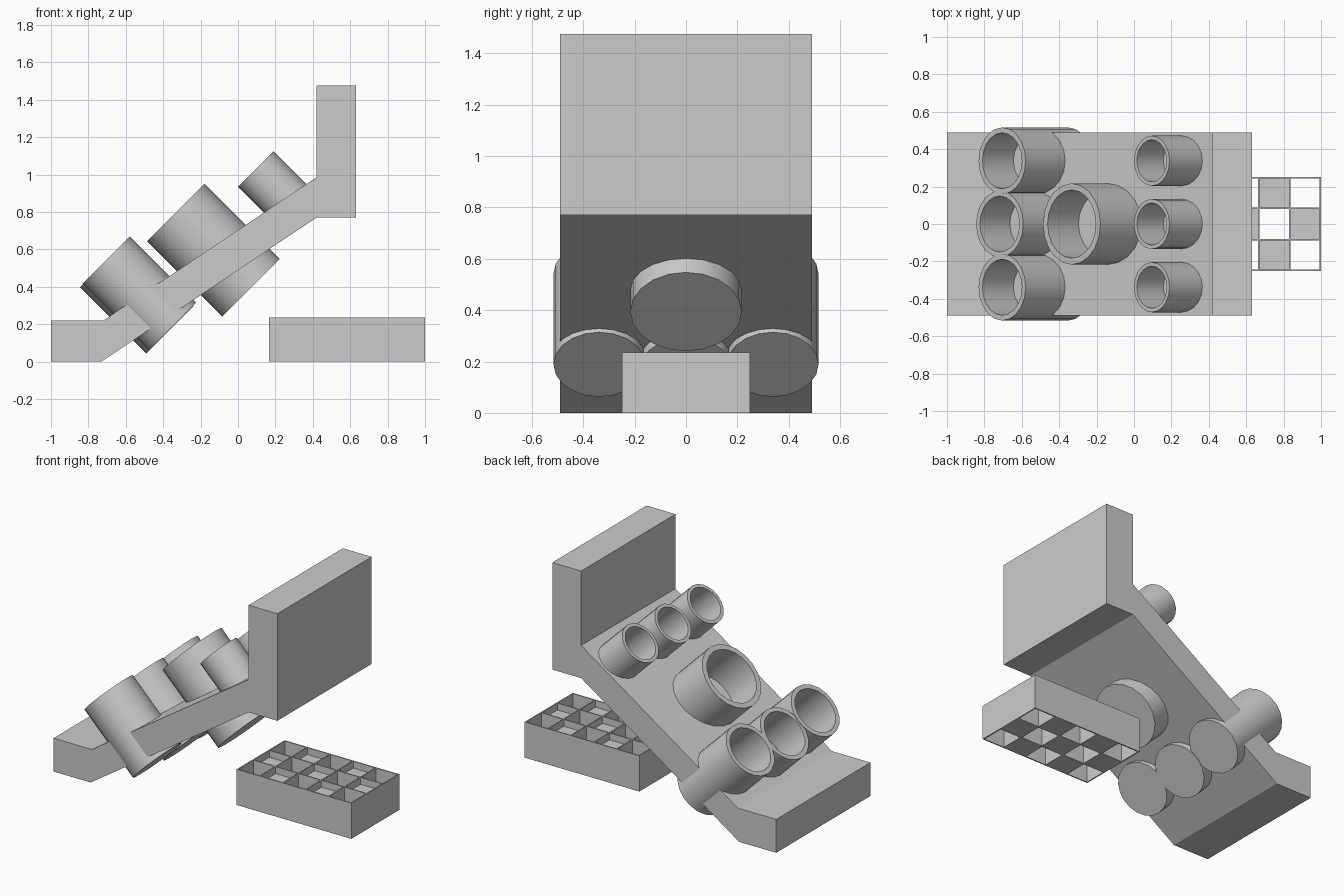
import bpy, bmesh, math

if "Cube" in bpy.data.objects:
    bpy.data.objects.remove(bpy.data.objects["Cube"])

grey = bpy.data.materials.new("light grey")
grey.diffuse_color = (0.6, 0.6, 0.6, 1)
grey.use_nodes = True
grey.node_tree.nodes["Principled BSDF"].inputs["Base Color"].default_value = grey.diffuse_color
SIDES = 20


def finish(name, bm):
    bmesh.ops.recalc_face_normals(bm, faces=bm.faces)
    mesh = bpy.data.meshes.new(name)
    bm.to_mesh(mesh)
    bm.free()
    mesh.materials.append(grey)
    ob = bpy.data.objects.new(name, mesh)
    bpy.context.collection.objects.link(ob)
    return ob


def add_box(bm, x0, x1, y0, y1, z0, z1):
    vs = bmesh.ops.create_cube(bm, size=1)["verts"]
    for v in vs:
        v.co.x = x1 if v.co.x > 0 else x0
        v.co.y = y1 if v.co.y > 0 else y0
        v.co.z = z1 if v.co.z > 0 else z0


def cup(name, x, y, z, r, length):
    """Blind tube with its rim centre at x, y, z, leaning 45 degrees back."""
    inner = r * 0.84
    bm = bmesh.new()
    rings = []
    for rad, h in ((r, -length), (r, 0), (inner, 0), (inner, -length * 0.9)):
        rings.append([bm.verts.new((rad * math.cos(a), rad * math.sin(a), h))
                      for a in (2 * math.pi * i / SIDES for i in range(SIDES))])
    for k in range(3):
        for i in range(SIDES):
            j = (i + 1) % SIDES
            f = bm.faces.new((rings[k][i], rings[k][j], rings[k + 1][j], rings[k + 1][i]))
            f.smooth = k == 0          # round outside, faceted inside
    bm.faces.new(rings[0])
    bm.faces.new(rings[3])
    ob = finish(name, bm)
    ob.data.set_sharp_from_angle(angle=math.radians(40))
    ob.location = (x, y, z)
    ob.rotation_euler = (0, -math.pi / 4, 0)


# Sloping board with front step and upright back panel, one side profile
profile = [(-1, 0), (-0.73, 0), (0.42, 0.77), (0.63, 0.77), (0.63, 1.475),
           (0.42, 1.475), (0.42, 0.985), (-0.72, 0.22), (-1, 0.22)]
bm = bmesh.new()
face = bm.faces.new([bm.verts.new((x, -0.49, z)) for x, z in profile])
ext = bmesh.ops.extrude_face_region(bm, geom=[face])["geom"]
bmesh.ops.translate(bm, vec=(0, 0.98, 0),
                    verts=[g for g in ext if isinstance(g, bmesh.types.BMVert)])
finish("ramp_board", bm)

# Target cups: three low, one large, three small
for side, y in (("left", -0.338), ("right", 0.338)):
    cup("lower_cup_" + side, -0.705, y, 0.542, 0.178, 0.5)
    cup("upper_cup_" + side, 0.095, y, 1.03, 0.134, 0.3)
cup("lower_cup_middle", -0.718, 0, 0.523, 0.178, 0.5)
cup("upper_cup_middle", 0.095, 0, 1.03, 0.134, 0.3)
cup("large_cup", -0.333, 0, 0.797, 0.217, 0.57)

# Divided tray: thin walls, every second cell filled
X0, X1, Y, H, T = 0.165, 1.0, 0.25, 0.235, 0.008
cx, cy = (X1 - X0) / 5, 2 * Y / 3
bm = bmesh.new()
for i in range(6):
    x = min(max(X0 + i * cx, X0 + T / 2), X1 - T / 2)
    add_box(bm, x - T / 2, x + T / 2, -Y, Y, 0, H)
for j in range(4):
    y = min(max(-Y + j * cy, -Y + T / 2), Y - T / 2)
    add_box(bm, X0, X1, y - T / 2, y + T / 2, 0, H)
finish("tray_walls", bm)

bm = bmesh.new()
for i in range(5):
    for j in range(3):
        if (i + j) % 2 == 1:
            add_box(bm, X0 + i * cx + T / 2, X0 + (i + 1) * cx - T / 2,
                    -Y + j * cy + T / 2, -Y + (j + 1) * cy - T / 2, 0, 0.19)
finish("tray_blocks", bm)
